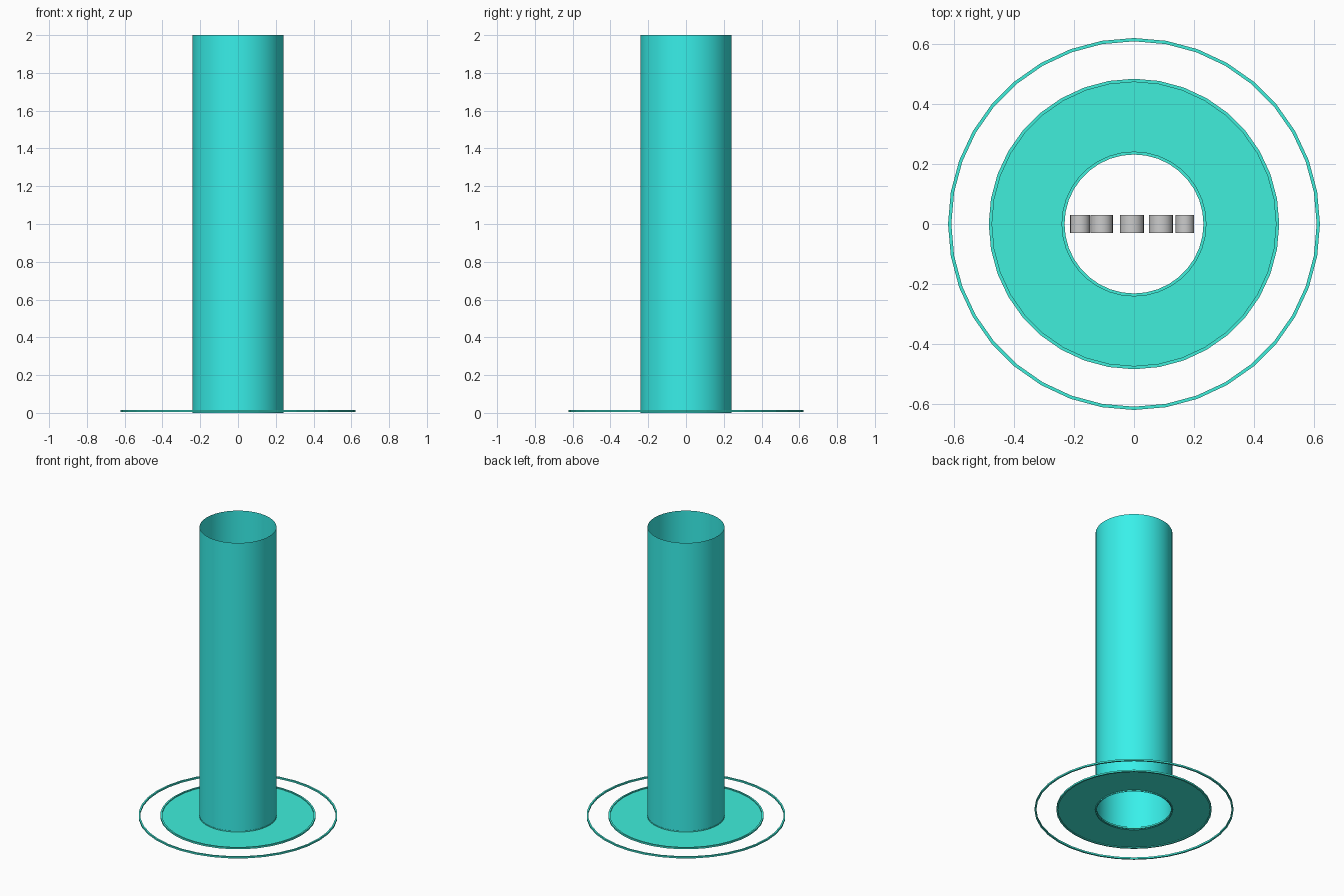
import bpy, bmesh
from math import sin, cos, pi

if "Cube" in bpy.data.objects:
    bpy.data.objects.remove(bpy.data.objects["Cube"])

SIDES = 36


def material(name, rgb):
    m = bpy.data.materials.new(name)
    m.diffuse_color = (*rgb, 1)
    m.use_nodes = True
    m.node_tree.nodes["Principled BSDF"].inputs["Base Color"].default_value = m.diffuse_color
    return m


def lathe(name, profile, mat, closed=True, smooth=False):
    """Spin an (r, z) profile around the z axis."""
    bm = bmesh.new()
    loops = [[bm.verts.new((r * sin(2 * pi * i / SIDES), r * cos(2 * pi * i / SIDES), z))
              for i in range(SIDES)] for r, z in profile]
    n = len(loops)
    for k in range(n if closed else n - 1):
        a, b = loops[k], loops[(k + 1) % n]
        for i in range(SIDES):
            j = (i + 1) % SIDES
            f = bm.faces.new((a[j], a[i], b[i], b[j]))
            f.smooth = smooth
    if closed:
        bmesh.ops.recalc_face_normals(bm, faces=bm.faces)
    me = bpy.data.meshes.new(name)
    bm.to_mesh(me)
    bm.free()
    me.materials.append(mat)
    ob = bpy.data.objects.new(name, me)
    bpy.context.collection.objects.link(ob)
    return ob


def band(name, r0, r1, z0, z1, mat):
    return lathe(name, [(r0, z0), (r1, z0), (r1, z1), (r0, z1)], mat)


cyan = material("beam_cyan", (0.04, 0.87, 0.82))
teal = material("base_teal", (0.05, 0.86, 0.71))

# Tall open tube, a single thin wall
lathe("beam_tube", [(0.24, 2.0), (0.24, 0.0)], cyan, closed=False, smooth=True)

# Flat disc with a hole, and the thin rims around it
lathe("base_disc", [(0.48, 0.01), (0.237, 0.01)], teal, closed=False)
band("inner_rim", 0.232, 0.242, 0.005, 0.016, teal)
band("disc_rim", 0.474, 0.485, 0.005, 0.016, teal)
band("outer_ring", 0.61, 0.621, 0.005, 0.016, teal)

# Small grey marker hidden inside the tube: a row of upright rounded pieces
for i, (x, w) in enumerate([(-0.18, 0.066), (-0.108, 0.075), (-0.007, 0.08),
                            (0.09, 0.08), (0.17, 0.062)]):
    bpy.ops.mesh.primitive_cylinder_add(vertices=20, radius=w / 2, depth=0.06,
                                        location=(x, 0, 1.0), rotation=(pi / 2, 0, 0))
    piece = bpy.context.object
    piece.name = f"inner_marker_{i + 1}"
    bpy.ops.object.shade_smooth_by_angle()
